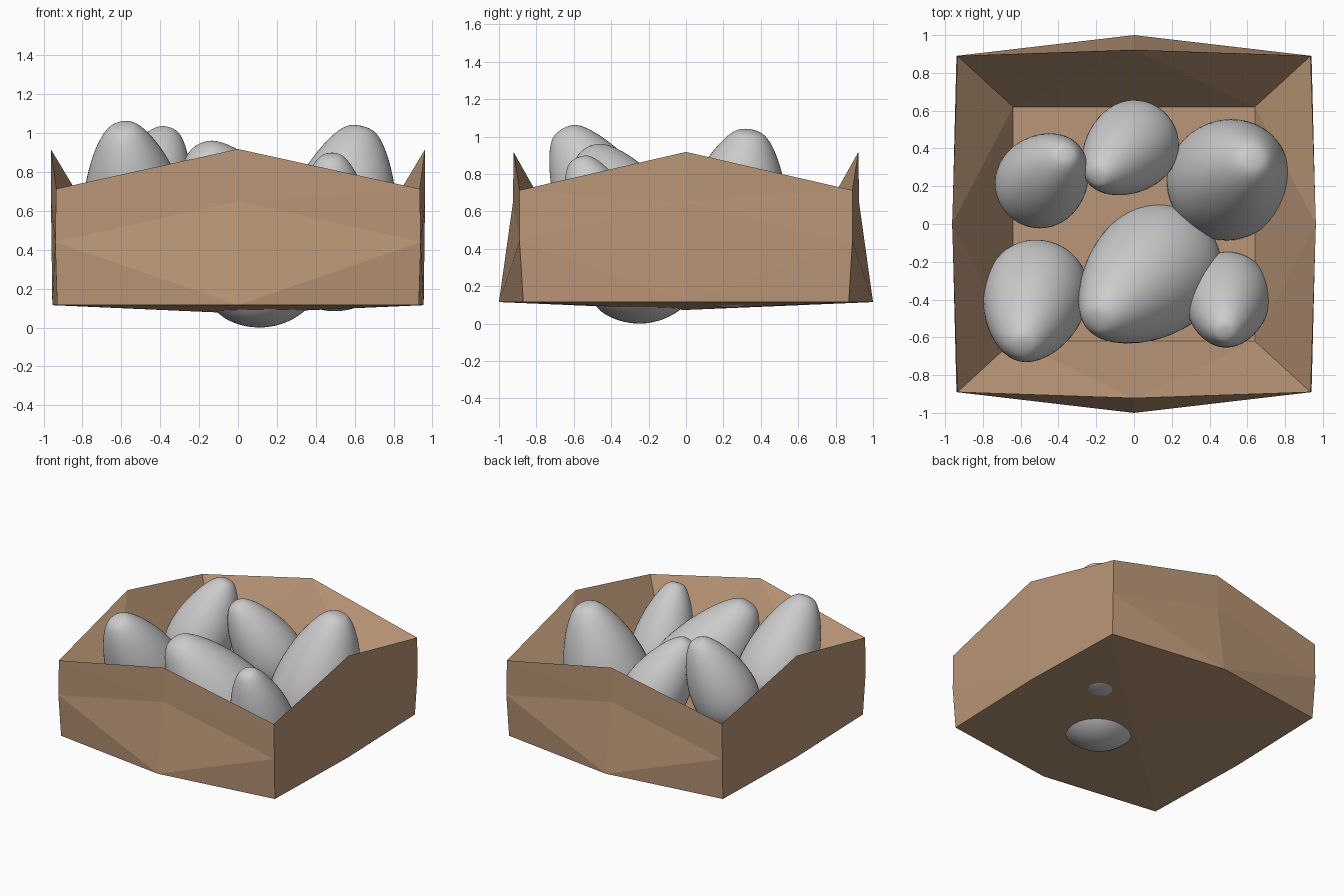
import bpy, bmesh, math
from mathutils import Vector

if "Cube" in bpy.data.objects:
    bpy.data.objects.remove(bpy.data.objects["Cube"])


def material(name, rgb):
    m = bpy.data.materials.new(name)
    m.diffuse_color = (*rgb, 1)
    m.use_nodes = True
    m.node_tree.nodes["Principled BSDF"].inputs["Base Color"].default_value = m.diffuse_color
    return m


cardboard = material("tan cardboard", (0.49, 0.307, 0.184))
shell_grey = material("egg grey", (0.60, 0.60, 0.60))


def add_object(name, bm, mat):
    bmesh.ops.recalc_face_normals(bm, faces=bm.faces[:])
    me = bpy.data.meshes.new(name)
    bm.to_mesh(me)
    bm.free()
    me.materials.append(mat)
    ob = bpy.data.objects.new(name, me)
    bpy.context.collection.objects.link(ob)
    return ob


# Box: rings of eight points (corners and side middles), joined bottom to floor
def ring(bm, corner, side, end):
    """corner (x, y, z); side (x, z) middle of the x walls; end (y, z) of the y walls"""
    cx, cy, cz = corner
    pts = [(-cx, -cy, cz), (0, -end[0], end[1]), (cx, -cy, cz), (side[0], 0, side[1]),
           (cx, cy, cz), (0, end[0], end[1]), (-cx, cy, cz), (-side[0], 0, side[1])]
    return [bm.verts.new(p) for p in pts]


bm = bmesh.new()
FLOOR = 0.38
rings = [
    ring(bm, (0.93, 0.87, 0.115), (0.955, 0.115), (1.0, 0.115)),
    ring(bm, (0.94, 0.89, 0.44), (0.962, 0.65), (0.925, 0.65)),
    ring(bm, (0.935, 0.89, 0.713), (0.963, 0.918), (0.922, 0.918)),
    ring(bm, (0.64, 0.62, FLOOR), (0.64, FLOOR), (0.62, FLOOR)),
]
for a, b in zip(rings, rings[1:]):
    for i in range(8):
        j = (i + 1) % 8
        # every wall panel is creased from its upper corner to the lower middle
        if i % 2 == 0:
            bm.faces.new((a[i], a[j], b[i]))
            bm.faces.new((a[j], b[j], b[i]))
        else:
            bm.faces.new((a[i], a[j], b[j]))
            bm.faces.new((a[i], b[j], b[i]))
bm.faces.new(rings[-1])
sag = bm.verts.new((0, 0, 0.073))
for i in range(8):
    bm.faces.new((rings[0][i], sag, rings[0][(i + 1) % 8]))
add_object("box", bm, cardboard)


# Eggs: a large sphere blending into a small one at the tip
def egg(name, blunt, big, tip, small):
    blunt, tip = Vector(blunt), Vector(tip)
    axis = tip - blunt
    rot = axis.to_track_quat('Z', 'Y')
    bm = bmesh.new()
    bmesh.ops.create_uvsphere(bm, u_segments=48, v_segments=40, radius=1)
    for v in bm.verts:
        n = v.co.copy()
        ang = math.degrees(math.asin(max(-1, min(1, n.z))))
        t = max(0, min(1, (ang + 32) / 107))
        t = t * t * (3 - 2 * t)
        r = big + (small - big) * t
        v.co = blunt + rot @ (n * r + Vector((0, 0, axis.length * t)))
    for f in bm.faces:
        f.smooth = True
    add_object(name, bm, shell_grey)


egg("egg_back_right", (0.498, 0.235, 0.418), 0.334, (0.59, 0.31, 0.83), 0.212)
egg("egg_front_left", (-0.52, -0.375, 0.53), 0.292, (-0.57, -0.565, 0.875), 0.192)
egg("egg_middle", (0.11, -0.25, 0.36), 0.36, (-0.10, -0.43, 0.75), 0.22)
egg("egg_front_right", (0.495, -0.385, 0.40), 0.24, (0.485, -0.52, 0.745), 0.155)
egg("egg_back_left", (-0.49, 0.225, 0.59), 0.252, (-0.40, 0.325, 0.88), 0.158)
egg("egg_back_middle", (-0.01, 0.41, 0.52), 0.25, (-0.135, 0.30, 0.80), 0.155)
